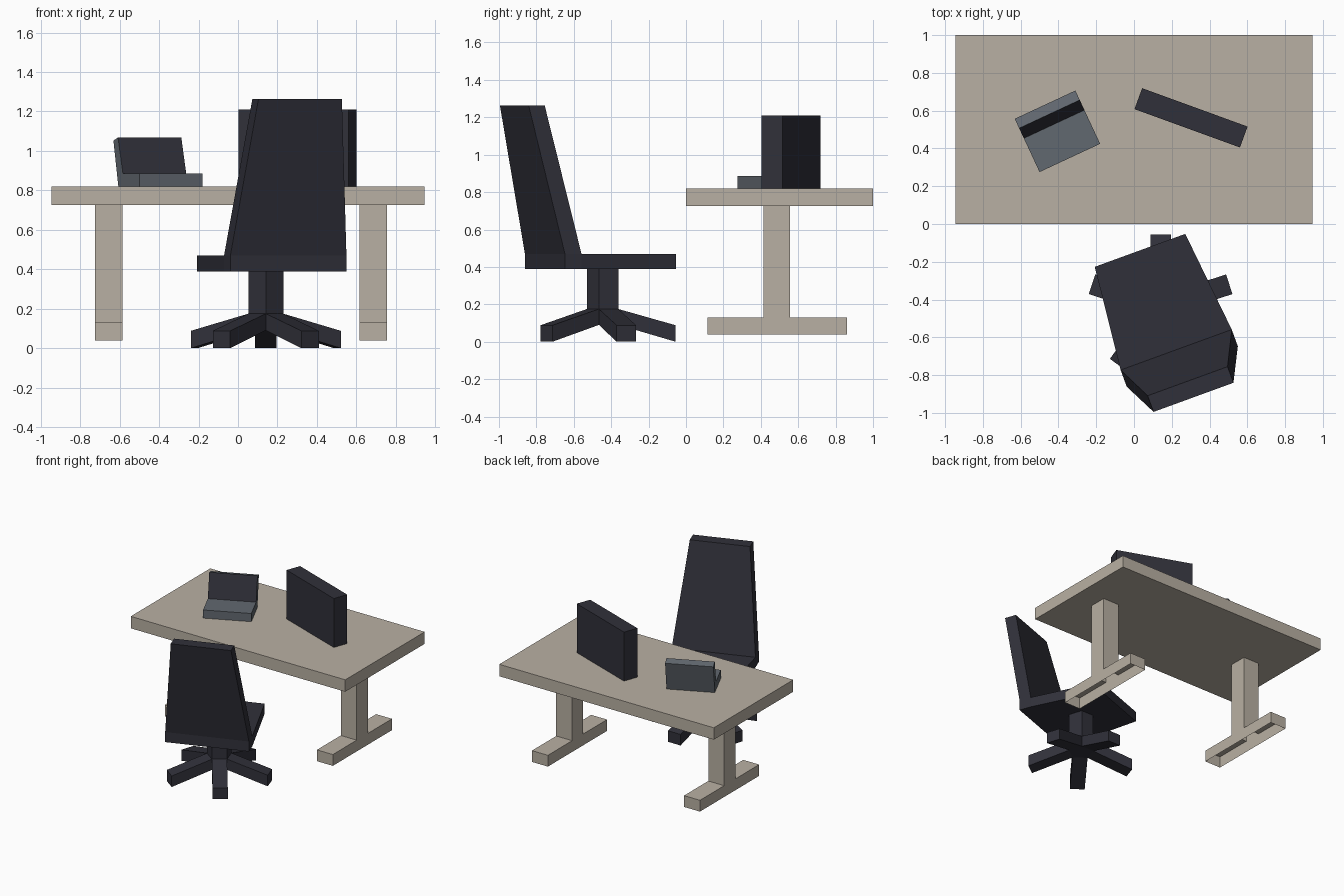
import bpy, bmesh, math
from mathutils import Vector, Matrix

if "Cube" in bpy.data.objects:
    bpy.data.objects.remove(bpy.data.objects["Cube"])


def material(name, rgb):
    m = bpy.data.materials.new(name)
    m.diffuse_color = (*rgb, 1)
    m.use_nodes = True
    m.node_tree.nodes["Principled BSDF"].inputs["Base Color"].default_value = m.diffuse_color
    return m


BEIGE = material("beige wood", (0.485, 0.434, 0.366))
DARK = material("dark charcoal", (0.030, 0.030, 0.042))
GREY = material("slate grey", (0.120, 0.138, 0.160))


def finish(name, bm, mats, loc=(0, 0, 0), turn=0, rule=None, drop=None):
    """Orient faces, drop or colour them by rule, and place the object."""
    bmesh.ops.recalc_face_normals(bm, faces=bm.faces)
    bm.normal_update()
    if drop:
        bmesh.ops.delete(bm, geom=[f for f in bm.faces if drop(f)], context='FACES_ONLY')
    if rule:
        for f in bm.faces:
            f.material_index = rule(f)
    me = bpy.data.meshes.new(name)
    bm.to_mesh(me)
    bm.free()
    for m in mats:
        me.materials.append(m)
    ob = bpy.data.objects.new(name, me)
    bpy.context.collection.objects.link(ob)
    ob.matrix_world = Matrix.Translation(loc) @ Matrix.Rotation(math.radians(turn), 4, 'Z')
    return ob


def loft(bm, lower, upper):
    """Closed solid between two rings of equal length."""
    a = [bm.verts.new(p) for p in lower]
    b = [bm.verts.new(p) for p in upper]
    n = len(a)
    bm.faces.new(a)
    bm.faces.new(b)
    for i in range(n):
        j = (i + 1) % n
        bm.faces.new((a[i], a[j], b[j], b[i]))


def side_profile(pts, x0, x1):
    """Solid from a (y, z) profile extruded along x."""
    bm = bmesh.new()
    loft(bm, [(x0, y, z) for y, z in pts], [(x1, y, z) for y, z in pts])
    return bm


def box(x0, x1, y0, y1, z0, z1):
    return side_profile([(y0, z0), (y1, z0), (y1, z1), (y0, z1)], x0, x1)


# Desk top and two hollow T-shaped legs, open underneath
finish("desk_top", box(-0.945, 0.945, 0, 1, 0.725, 0.82), [BEIGE])
tee = [(0.115, 0.04), (0.86, 0.04), (0.86, 0.13), (0.555, 0.13),
       (0.555, 0.725), (0.415, 0.725), (0.415, 0.13), (0.115, 0.13)]
for name, x in (("left_leg", -0.725), ("right_leg", 0.615)):
    finish(name, side_profile(tee, x, x + 0.14), [BEIGE],
           drop=lambda f: f.calc_center_median().z < 0.041)

# Monitor
finish("monitor", box(-0.297, 0.297, -0.059, 0.059, 0.82, 1.21), [DARK],
       loc=(0.302, 0.562, 0), turn=-20)

# Laptop: base and tilted lid in one profile, dark screen on the slanted front face
lap = [(0, 0.82), (0.252, 0.82), (0.311, 1.052), (0.256, 1.068), (0.197, 0.885), (0, 0.885)]
finish("laptop", side_profile(lap, 0, 0.354), [GREY, DARK], loc=(-0.5, 0.275, 0), turn=25,
       rule=lambda f: int(f.normal.y < -0.5 and f.calc_center_median().z > 0.9))

# Chair seat: narrower at the front
CHAIR = (0.143, -0.445, 0)
seat = [(-0.255, 0.325), (0.255, 0.325), (0.313, -0.235), (0.313, -0.329),
        (-0.313, -0.329), (-0.313, -0.235)]
bm = bmesh.new()
loft(bm, [(x, y, 0.39) for x, y in seat], [(x, y, 0.47) for x, y in seat])
finish("chair_seat", bm, [DARK], CHAIR, 20)


# Chair back: tapers and leans backwards
def rect(w, y0, y1, z):
    return [(-w, y0, z), (w, y0, z), (w, y1, z), (-w, y1, z)]


bm = bmesh.new()
loft(bm, rect(0.313, -0.329, -0.235, 0.47), rect(0.225, -0.503, -0.412, 1.262))
finish("chair_back", bm, [DARK], CHAIR, 20)

# Chair column: five-sided, with a sloping foot growing from every side
R = 0.093
HUB = (0.141, -0.437, 0)
inner, tip, half = R * math.cos(math.radians(36)), 0.382, R * math.sin(math.radians(36))
ring = [(R * math.cos(a), R * math.sin(a)) for a in
        (math.radians(-90 + 72 * i) for i in range(5))]
bm = bmesh.new()
loft(bm, [(x, y, 0.09) for x, y in ring], [(x, y, 0.39) for x, y in ring])
finish("chair_column", bm, [DARK], HUB)


def section(x, z0, z1):
    return [(x, -half, z0), (x, half, z0), (x, half, z1), (x, -half, z1)]


for i in range(5):
    bm = bmesh.new()
    loft(bm, section(inner, 0.09, 0.175), section(tip, 0.0, 0.088))
    finish(f"chair_foot_{i + 1}", bm, [DARK], HUB, 18 + 72 * i)
